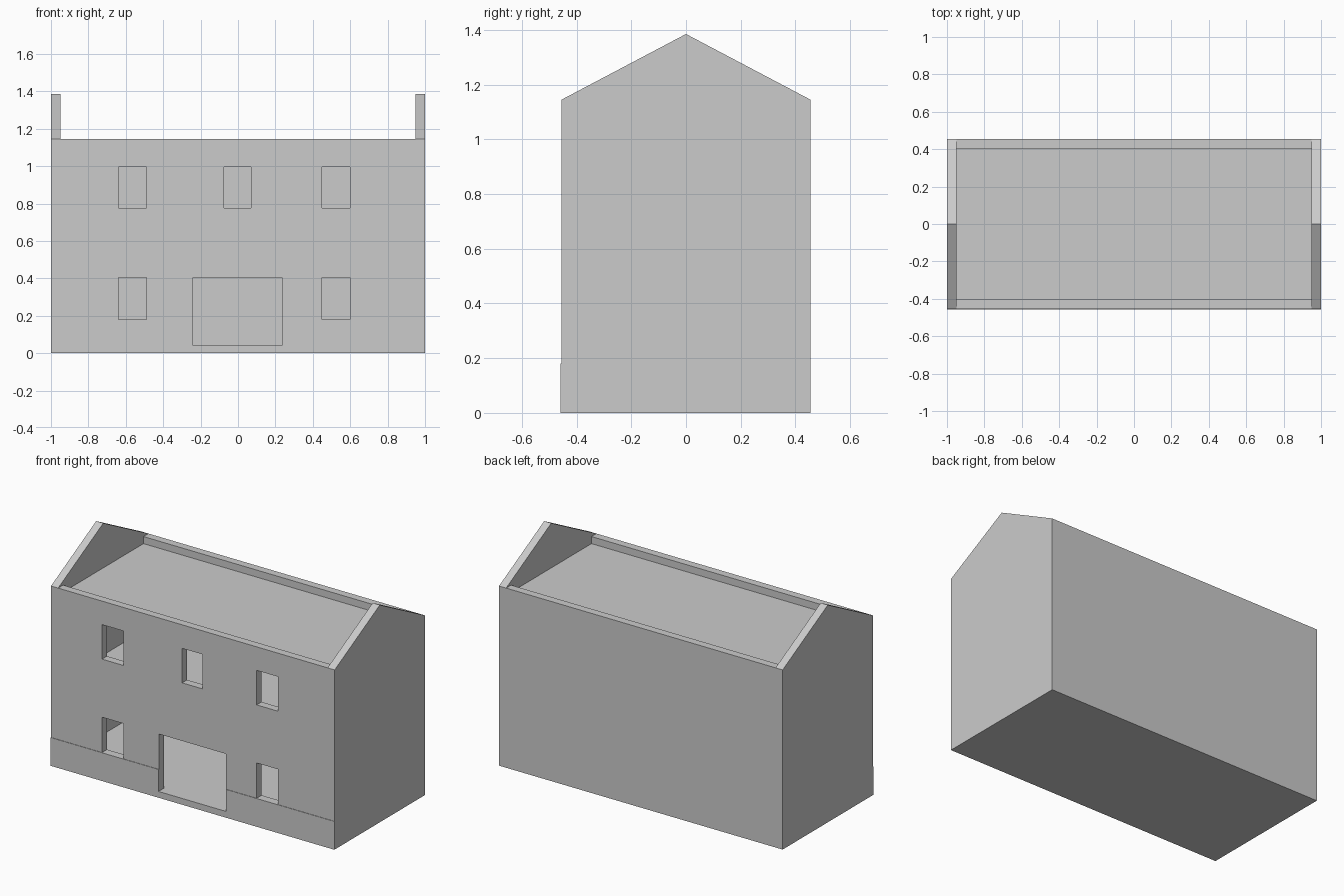
import bpy, bmesh

if "Cube" in bpy.data.objects:
    bpy.data.objects.remove(bpy.data.objects["Cube"])

L, D, WALL = 1.0, 0.455, 0.05      # half length, half depth, wall thickness
EAVE, RIDGE = 1.145, 1.385
IX, IY = L - WALL, D - WALL        # inner half sizes


def make_object(name, bm):
    bmesh.ops.recalc_face_normals(bm, faces=bm.faces)
    mesh = bpy.data.meshes.new(name)
    bm.to_mesh(mesh)
    bm.free()
    obj = bpy.data.objects.new(name, mesh)
    bpy.context.collection.objects.link(obj)
    return obj


def prism_x(name, profile, x0, x1):
    """Extrude a (y, z) profile along x."""
    bm = bmesh.new()
    face = bm.faces.new([bm.verts.new((x0, y, z)) for y, z in profile])
    new = bmesh.ops.extrude_face_region(bm, geom=[face])["geom"]
    verts = [v for v in new if isinstance(v, bmesh.types.BMVert)]
    bmesh.ops.translate(bm, verts=verts, vec=(x1 - x0, 0, 0))
    return make_object(name, bm)


def cut(target, x, y, z):
    """Subtract a box given by its x, y and z ranges."""
    profile = [(y[0], z[0]), (y[1], z[0]), (y[1], z[1]), (y[0], z[1])]
    cutter = prism_x("cutter", profile, *x)
    cutter.hide_render = True
    mod = target.modifiers.new("cut", "BOOLEAN")
    mod.operation, mod.solver, mod.object = "DIFFERENCE", "EXACT", cutter
    bpy.context.view_layer.objects.active = target
    bpy.ops.object.modifier_apply(modifier=mod.name)
    bpy.data.objects.remove(cutter)


# House body: gabled section with a very shallow plinth along the front
house = prism_x("house_shell", [
    (-D - 0.003, 0), (D, 0), (D, EAVE), (0, RIDGE),
    (-D, EAVE), (-D, 0.18), (-D - 0.003, 0.18)], -L, L)

# Open roof between the gables, and the sunken attic floor
cut(house, (-IX, IX), (-0.7, 0.7), (EAVE, 1.6))
cut(house, (-IX, IX), (-IY, IY), (1.10, 1.6))

# Rooms on the two storeys
for z in ((0.04, 0.50), (0.545, 1.05)):
    cut(house, (-IX, IX), (-IY, IY), z)

# Front windows and the wide door opening
HOLE = (-0.6, -0.3)
for x in ((-0.64, -0.49), (-0.075, 0.07), (0.45, 0.60)):
    cut(house, x, HOLE, (0.775, 0.995))
    if x[0] != -0.075:
        cut(house, x, HOLE, (0.18, 0.405))
cut(house, (-0.24, 0.235), HOLE, (0.04, 0.405))
